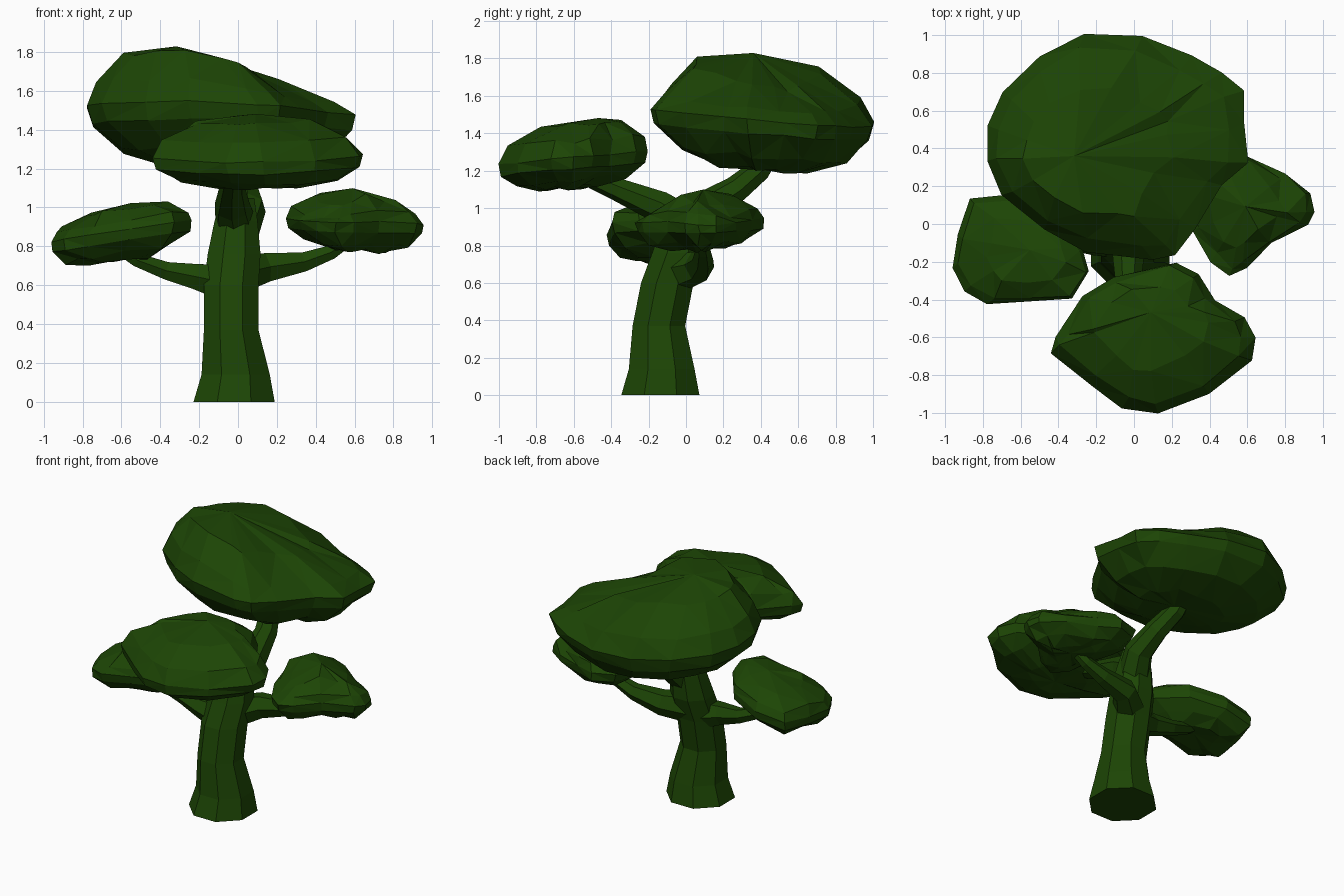
import bpy, bmesh, math, random
from mathutils import Vector

random.seed(4)
if "Cube" in bpy.data.objects:
    bpy.data.objects.remove(bpy.data.objects["Cube"])

green = bpy.data.materials.new("leaf green")
green.use_nodes = True
colour = (0.012, 0.06, 0.0015, 1)
green.diffuse_color = colour
green.node_tree.nodes["Principled BSDF"].inputs["Base Color"].default_value = colour


def finish(name, bm):
    bmesh.ops.recalc_face_normals(bm, faces=bm.faces)
    mesh = bpy.data.meshes.new(name)
    bm.to_mesh(mesh)
    bm.free()
    mesh.materials.append(green)
    ob = bpy.data.objects.new(name, mesh)
    bpy.context.collection.objects.link(ob)


def skin(bm, rings):
    """Join consecutive vertex rings with quads."""
    n = len(rings[0])
    for a, b in zip(rings, rings[1:]):
        for i in range(n):
            j = (i + 1) % n
            bm.faces.new((a[i], a[j], b[j], b[i]))


def limb(name, path, sides, flat=False):
    """Tapered tube through (x, y, z, radius) stations."""
    bm = bmesh.new()
    pts = [Vector(p[:3]) for p in path]
    rings = []
    for k, p in enumerate(pts):
        d = pts[min(k + 1, len(pts) - 1)] - pts[max(k - 1, 0)]
        if flat:
            d = Vector((0, 0, 1))
        ref = Vector((0, 1, 0)) if flat or abs(d.y) < abs(d.x) else Vector((1, 0, 0))
        u = d.cross(ref).normalized()
        v = d.normalized().cross(u)
        ring = []
        for i in range(sides):
            a = math.tau * (i + 0.5) / sides
            ring.append(bm.verts.new(p + (u * math.cos(a) + v * math.sin(a)) * path[k][3]))
        rings.append(ring)
    skin(bm, rings)
    bm.faces.new(rings[0])
    bm.faces.new(rings[-1])
    finish(name, bm)


# Ring profile of a foliage clump: (height fraction, outline scale)
LEVELS = [(-1, 0.42), (-0.72, 0.76), (-0.25, 0.97), (0.14, 1.0), (0.5, 0.89), (0.86, 0.57)]


def clump(name, outline, z, up, down, tilt, peak, dome=1.0, crown=lambda dx, dy: 0):
    """Faceted foliage pad grown from its plan outline; dome sharpens the top, crown shapes it."""
    bm = bmesh.new()
    xs, ys = zip(*outline)
    cx, cy = (min(xs) + max(xs)) / 2, (min(ys) + max(ys)) / 2

    def place(x, y, t, s):
        lean = (1 - s) * (1 if t > 0 else -0.4)
        dx = (x - cx) * s + peak[0] * lean
        dy = (y - cy) * s + peak[1] * lean
        h = z + tilt[0] * dx + tilt[1] * dy
        h += up * t ** dome + t * crown(dx, dy) if t > 0 else down * t
        j = [random.uniform(-0.02, 0.02) * (0.35 if s > 0.95 else 1) for _ in range(3)]
        return bm.verts.new((cx + dx + j[0], cy + dy + j[1], h + j[2] * 0.7))

    rings = [[place(x, y, t, s) for x, y in outline] for t, s in LEVELS]
    skin(bm, rings)
    n = len(outline)
    for ring, t in ((rings[0], -1), (rings[-1], 1)):
        tip = place(cx, cy, t, 0)
        for i in range(n):
            bm.faces.new((ring[i], ring[(i + 1) % n], tip))
    bmesh.ops.triangulate(bm, faces=bm.faces, quad_method='SHORT_EDGE')
    finish(name, bm)


# Trunk, flared at the foot and leaning back as it rises
limb("trunk", [(-0.02, -0.137, 0, 0.226), (-0.012, -0.13, 0.14, 0.19),
               (-0.035, -0.145, 0.37, 0.152), (-0.035, -0.1, 0.6, 0.152),
               (-0.02, -0.045, 0.76, 0.147), (-0.01, -0.01, 0.93, 0.12),
               (0.0, 0.02, 1.05, 0.09)], 8, flat=True)

# Branches
limb("rear_branch", [(-0.01, -0.03, 0.85, 0.11), (0.05, 0.11, 1.0, 0.095),
                     (0.03, 0.27, 1.1, 0.075), (-0.02, 0.39, 1.2, 0.065),
                     (-0.06, 0.48, 1.34, 0.05)], 7)
limb("front_branch", [(-0.01, 0.02, 0.9, 0.11), (-0.03, -0.14, 1.01, 0.09),
                      (-0.03, -0.36, 1.1, 0.065), (-0.02, -0.6, 1.2, 0.045)], 7)
limb("right_branch", [(-0.1, -0.08, 0.62, 0.1), (-0.22, -0.09, 0.645, 0.075),
                      (-0.37, -0.08, 0.675, 0.052), (-0.52, -0.1, 0.73, 0.04),
                      (-0.66, -0.12, 0.82, 0.03)], 6)
limb("left_branch", [(0.02, -0.03, 0.66, 0.105), (0.14, 0.07, 0.69, 0.085),
                     (0.34, 0.09, 0.72, 0.057), (0.48, 0.09, 0.77, 0.042),
                     (0.6, 0.08, 0.85, 0.03)], 6)

# Foliage clumps
clump("top_foliage",
      [(-0.27, 1.0), (0.05, 0.99), (0.3, 0.89), (0.47, 0.8), (0.58, 0.7),
       (0.59, 0.53), (0.6, 0.33), (0.46, 0.2), (0.32, -0.02), (0.22, -0.17),
       (0.1, -0.19), (-0.25, -0.15), (-0.48, -0.03), (-0.7, 0.15),
       (-0.77, 0.33), (-0.77, 0.52), (-0.7, 0.7), (-0.5, 0.88)],
      1.475, 0.355, 0.265, (-0.02, -0.08), (-0.25, -0.05), 1.3,
      lambda dx, dy: -0.36 * max(0, min(dx + 0.1, 0.4)))
clump("front_foliage",
      [(-0.44, -0.68), (-0.42, -0.6), (-0.27, -0.38), (-0.1, -0.28),
       (0.22, -0.21), (0.34, -0.27), (0.43, -0.4), (0.58, -0.5), (0.64, -0.6),
       (0.62, -0.72), (0.4, -0.9), (0.13, -1.0), (-0.06, -0.98), (-0.22, -0.86)],
      1.24, 0.24, 0.135, (0.01, 0.09), (-0.02, 0.14), 1.1)
clump("right_foliage",
      [(-0.87, 0.14), (-0.65, 0.15), (-0.42, 0.06), (-0.27, -0.13),
       (-0.24, -0.25), (-0.33, -0.39), (-0.55, -0.41), (-0.78, -0.42),
       (-0.9, -0.36), (-0.96, -0.23), (-0.93, -0.05)],
      0.86, 0.15, 0.135, (0.16, 0), (0.04, 0))
clump("left_foliage",
      [(0.25, 0.2), (0.32, -0.04), (0.4, -0.2), (0.5, -0.27), (0.59, -0.24),
       (0.73, -0.1), (0.92, 0.0), (0.955, 0.07), (0.94, 0.16), (0.8, 0.27),
       (0.6, 0.36), (0.45, 0.42), (0.3, 0.37)],
      0.91, 0.165, 0.13, (-0.04, 0.02), (-0.02, 0), 1.0,
      lambda dx, dy: 0.03 - 0.25 * abs(dx + dy))
